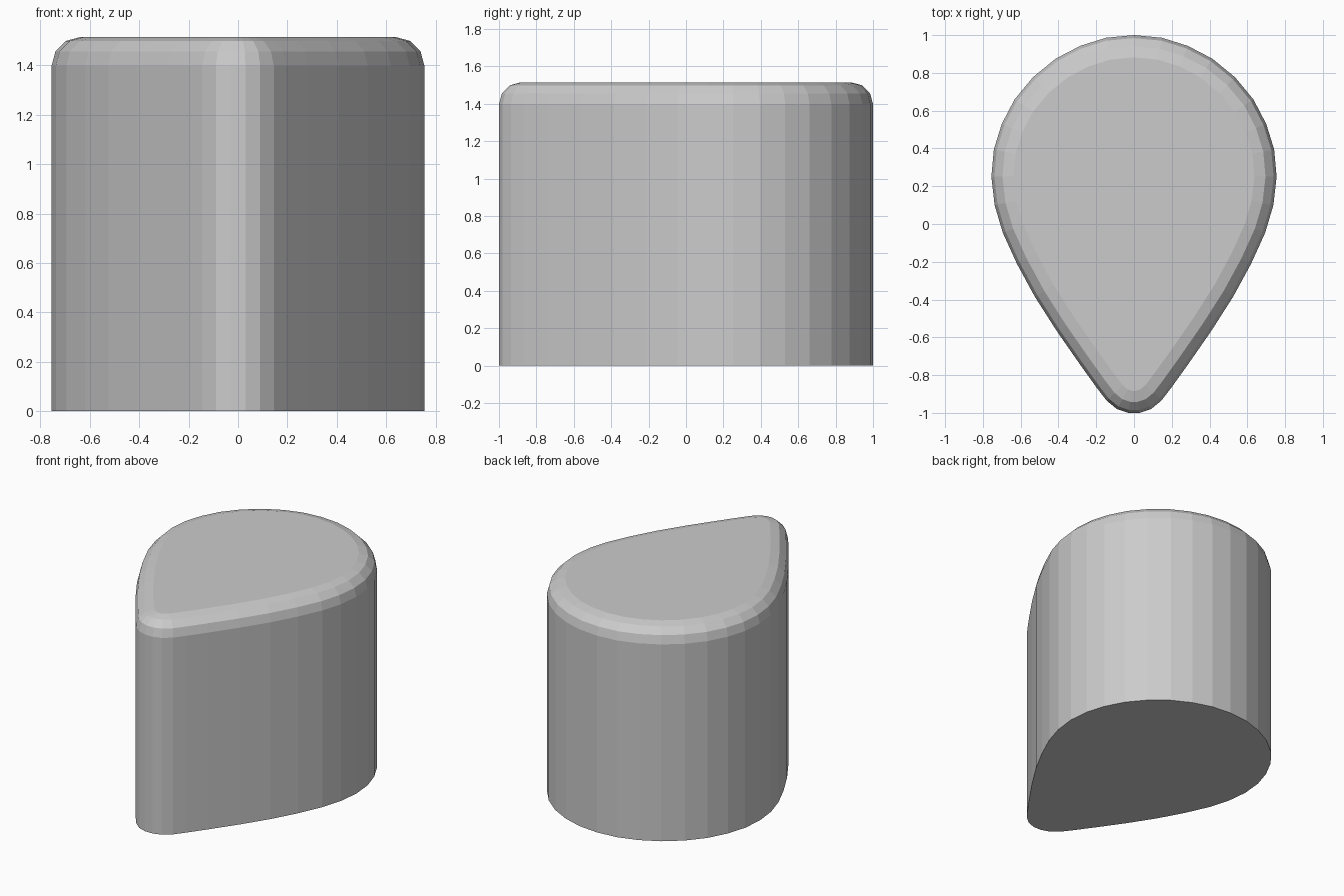
import bpy, bmesh
from math import sin, cos, radians
from mathutils import Vector

if "Cube" in bpy.data.objects:
    bpy.data.objects.remove(bpy.data.objects["Cube"])

# Right half of the teardrop outline, from rounded tip to broad end
half = [(0.03, -1.0), (0.09, -0.98), (0.145, -0.935), (0.195, -0.87),
        (0.285, -0.745), (0.41, -0.565), (0.525, -0.385), (0.62, -0.21),
        (0.695, -0.045), (0.738, 0.10), (0.755, 0.25), (0.742, 0.395),
        (0.70, 0.53), (0.632, 0.66), (0.535, 0.777), (0.415, 0.875),
        (0.285, 0.943), (0.148, 0.986)]
outline = [Vector(p) for p in half] + [Vector((0, 1))]
outline += [Vector((-x, y)) for x, y in reversed(half)]
n = len(outline)


def inset(i, d):
    """Outline point i moved inward by d along its mitred corner."""
    a = (outline[i] - outline[i - 1]).normalized()
    b = (outline[(i + 1) % n] - outline[i]).normalized()
    na, nb = Vector((-a.y, a.x)), Vector((-b.y, b.x))
    m = (na + nb).normalized()
    return outline[i] + m * (d / m.dot(na))


# Wall and three-step rounded top edge as (inset, height) rows
R, HEIGHT = 0.117, 1.515
rows = [(0, 0)] + [(R * (1 - cos(radians(t))), HEIGHT - R + R * sin(radians(t)))
                   for t in (0, 30, 60, 90)]

bm = bmesh.new()
rings = [[bm.verts.new((*inset(i, d), z)) for i in range(n)] for d, z in rows]
for lo, hi in zip(rings, rings[1:]):
    for i in range(n):
        j = (i + 1) % n
        bm.faces.new((lo[i], lo[j], hi[j], hi[i]))
bm.faces.new(rings[0][::-1])
bm.faces.new(rings[-1])
bmesh.ops.recalc_face_normals(bm, faces=bm.faces)

mesh = bpy.data.meshes.new("teardrop_block")
bm.to_mesh(mesh)
bm.free()
bpy.context.collection.objects.link(bpy.data.objects.new("teardrop_block", mesh))
